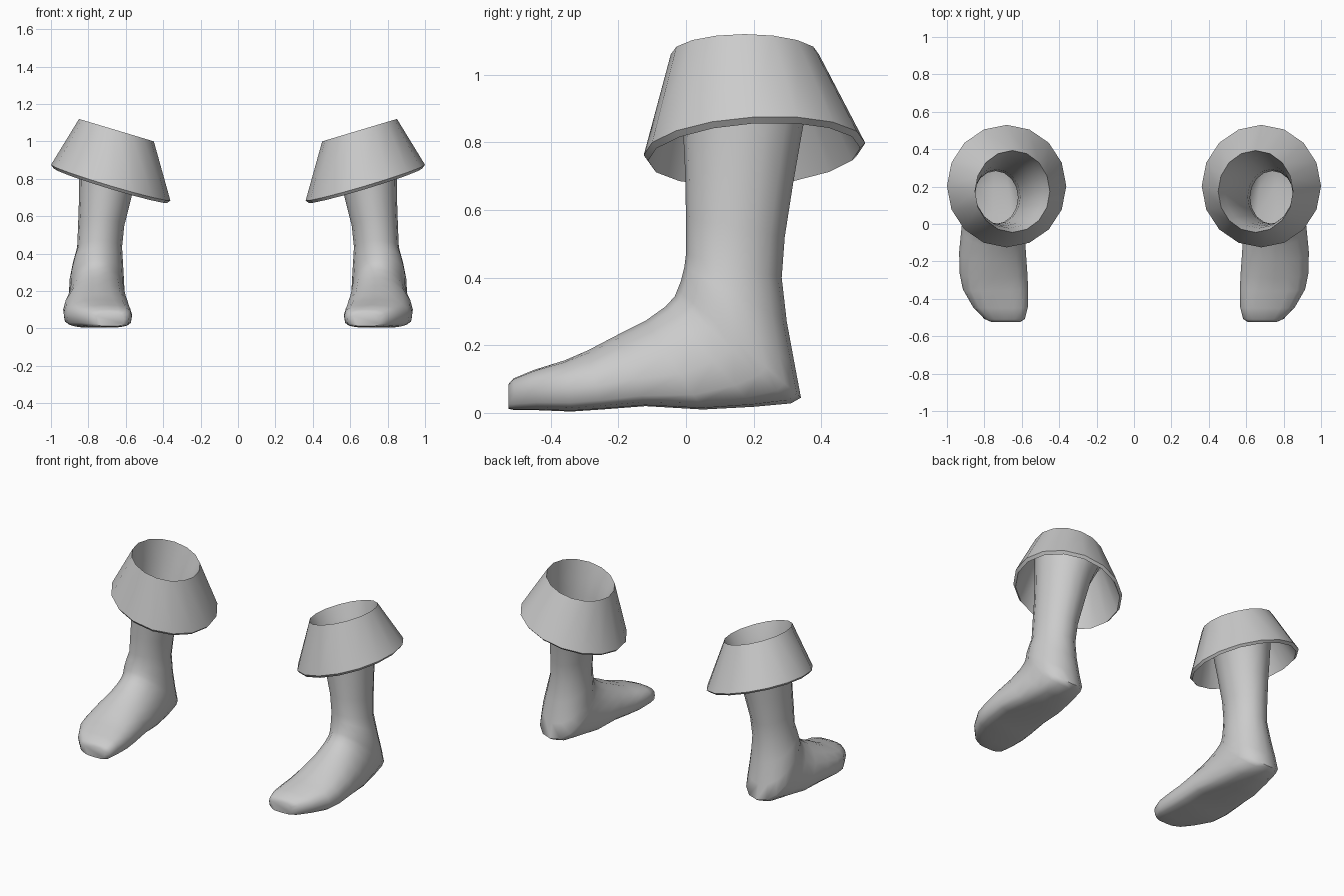
import bpy, bmesh
from math import sin, cos, pi

SIDES = 16


def power(v, e):
    return (1 if v >= 0 else -1) * abs(v) ** (2 / e)


def ring(front, back, x_in, x_out, w=0.5, e_front=2.0, e_back=2.0, tilt=0.0):
    """Rounded section between a front/top and a back/bottom point (y, z)."""
    cx, hw = (x_in + x_out) / 2, (x_out - x_in) / 2
    mid = [b + (f - b) * w for f, b in zip(front, back)]
    pts = []
    for i in range(SIDES):
        t = 2 * pi * i / SIDES
        e = e_front if sin(t) >= 0 else e_back
        u, v = power(cos(t), e), power(sin(t), e)
        end = front if v >= 0 else back
        y, z = (m + (p - m) * abs(v) for m, p in zip(mid, end))
        pts.append((cx + hw * u, y, z + tilt * u))
    return pts


def loft(name, rings, cap_start, angle):
    bm = bmesh.new()
    loops = [[bm.verts.new(p) for p in r] for r in rings]
    for a, b in zip(loops, loops[1:]):
        for i in range(SIDES):
            j = (i + 1) % SIDES
            bm.faces.new((a[i], a[j], b[j], b[i]))
    if cap_start:
        bm.faces.new(loops[0])
    bmesh.ops.recalc_face_normals(bm, faces=bm.faces[:])
    mesh = bpy.data.meshes.new(name)
    bm.to_mesh(mesh)
    bm.free()
    ob = bpy.data.objects.new(name, mesh)
    bpy.context.collection.objects.link(ob)
    bpy.ops.object.select_all(action='DESELECT')
    ob.select_set(True)
    bpy.context.view_layer.objects.active = ob
    bpy.ops.object.shade_smooth_by_angle(angle=angle)
    # second boot of the pair
    mod = ob.modifiers.new("pair", 'MIRROR')
    mod.use_mirror_merge = False
    return ob


top = ring((-0.045, 1.06), (0.393, 1.06), 0.45, 0.85, tilt=0.06)

# Foot and leg: sections run from the toe, fan round the heel, then climb the leg
boot = [
    ring((-0.525, 0.085), (-0.525, 0.012), 0.61, 0.76, 0.5, 3, 4),
    ring((-0.51, 0.102), (-0.505, 0.008), 0.583, 0.80, 0.5, 2.8, 4),
    ring((-0.45, 0.127), (-0.44, 0.008), 0.568, 0.86, 0.5, 2.6, 4),
    ring((-0.36, 0.155), (-0.34, 0.004), 0.566, 0.915, 0.45, 2.4, 4),
    ring((-0.29, 0.185), (-0.25, 0.01), 0.570, 0.932, 0.4, 2.1, 4),
    ring((-0.20, 0.232), (-0.12, 0.02), 0.578, 0.935, 0.38, 2, 4),
    ring((-0.12, 0.272), (0.05, 0.01), 0.588, 0.922, 0.4, 2, 3.6),
    ring((-0.06, 0.315), (0.20, 0.018), 0.598, 0.908, 0.45, 2, 3),
    ring((-0.033, 0.345), (0.31, 0.028), 0.604, 0.903, 0.5, 2, 2.5),
    ring((-0.025, 0.365), (0.34, 0.045), 0.607, 0.903, 0.5, 2, 2.3),
    ring((-0.015, 0.39), (0.322, 0.14), 0.61, 0.90, 0.5, 2, 2.1),
    ring((-0.005, 0.43), (0.298, 0.27), 0.615, 0.883),
    ring((0.0, 0.47), (0.283, 0.40), 0.62, 0.86),
    ring((0.0, 0.58), (0.292, 0.52), 0.608, 0.855),
    ring((-0.003, 0.72), (0.317, 0.68), 0.57, 0.85),
    ring((-0.01, 0.86), (0.345, 0.84), 0.53, 0.85),
    ring((-0.022, 0.97), (0.37, 0.96), 0.485, 0.85, tilt=0.03),
    top,
]
loft("boot", boot, True, 0.9)

# Turned-down cuff with a thin rim and lining
cuff = [
    top,
    ring((-0.125, 0.762), (0.53, 0.798), 0.362, 1.0, tilt=0.095),
    ring((-0.112, 0.745), (0.515, 0.783), 0.376, 0.986, tilt=0.092),
    ring((-0.042, 1.03), (0.388, 1.03), 0.458, 0.85, tilt=0.06),
]
loft("cuff", cuff, False, 0.7)
